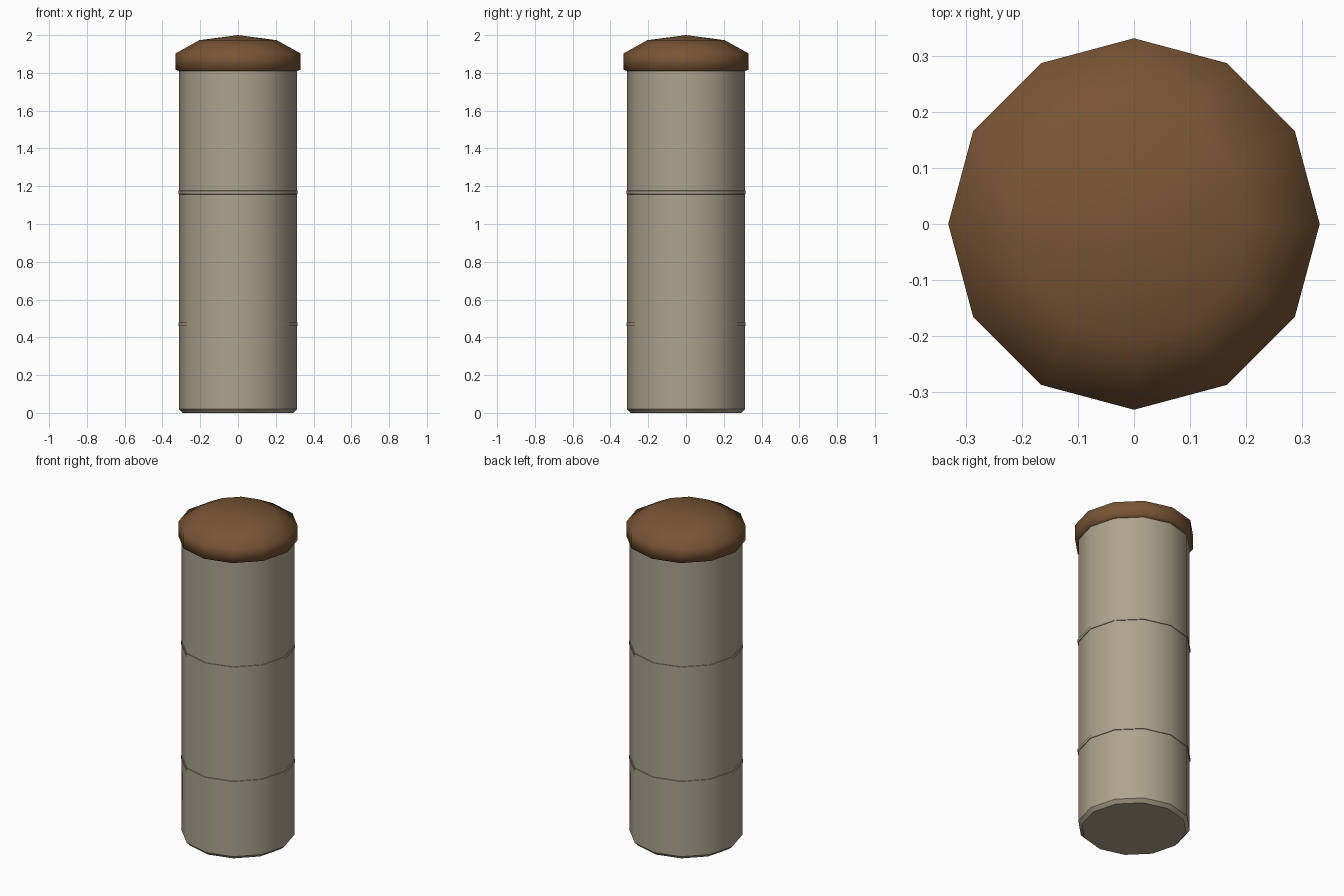
import bpy, bmesh, math

if "Cube" in bpy.data.objects:
    bpy.data.objects.remove(bpy.data.objects["Cube"])

SIDES = 12


def material(name, rgb):
    m = bpy.data.materials.new(name)
    m.diffuse_color = (*rgb, 1.0)
    m.use_nodes = True
    m.node_tree.nodes["Principled BSDF"].inputs["Base Color"].default_value = m.diffuse_color
    return m


def lathe(name, profile, mat, angle):
    """Spin (radius, z) points into a closed 12-sided solid."""
    bm = bmesh.new()
    rings = []
    for r, z in profile:
        if r == 0:
            rings.append([bm.verts.new((0, 0, z))])
        else:
            rings.append([bm.verts.new((r * math.cos(2 * math.pi * i / SIDES),
                                        r * math.sin(2 * math.pi * i / SIDES), z))
                          for i in range(SIDES)])
    for a, b in zip(rings, rings[1:]):
        for i in range(SIDES):
            j = (i + 1) % SIDES
            if len(b) == 1:
                bm.faces.new((a[i], a[j], b[0]))
            else:
                bm.faces.new((a[i], a[j], b[j], b[i]))
    for ring in (rings[0], rings[-1]):
        if len(ring) > 1:
            bm.faces.new(ring)
    bmesh.ops.recalc_face_normals(bm, faces=bm.faces)
    mesh = bpy.data.meshes.new(name)
    bm.to_mesh(mesh)
    bm.free()
    mesh.materials.append(mat)
    obj = bpy.data.objects.new(name, mesh)
    bpy.context.collection.objects.link(obj)
    bpy.ops.object.select_all(action='DESELECT')
    obj.select_set(True)
    bpy.context.view_layer.objects.active = obj
    bpy.ops.object.shade_smooth_by_angle(angle=math.radians(angle))
    return obj


beige = material("beige", (0.42, 0.37, 0.27))
brown = material("brown", (0.19, 0.09, 0.035))

# Post body with a small chamfer at the foot
lathe("post_body", [(0.292, 0), (0.312, 0.02), (0.312, 1.86)], beige, 40)

# Thin raised bands
for name, z in (("lower_band", 0.47), ("upper_band", 1.167)):
    lathe(name, [(0.30, z - 0.011), (0.316, z - 0.009),
                 (0.316, z + 0.009), (0.30, z + 0.011)], beige, 40)

# Domed cap
lathe("cap", [(0.305, 1.808), (0.331, 1.817), (0.331, 1.903),
              (0.205, 1.973), (0, 2.0)], brown, 80)
